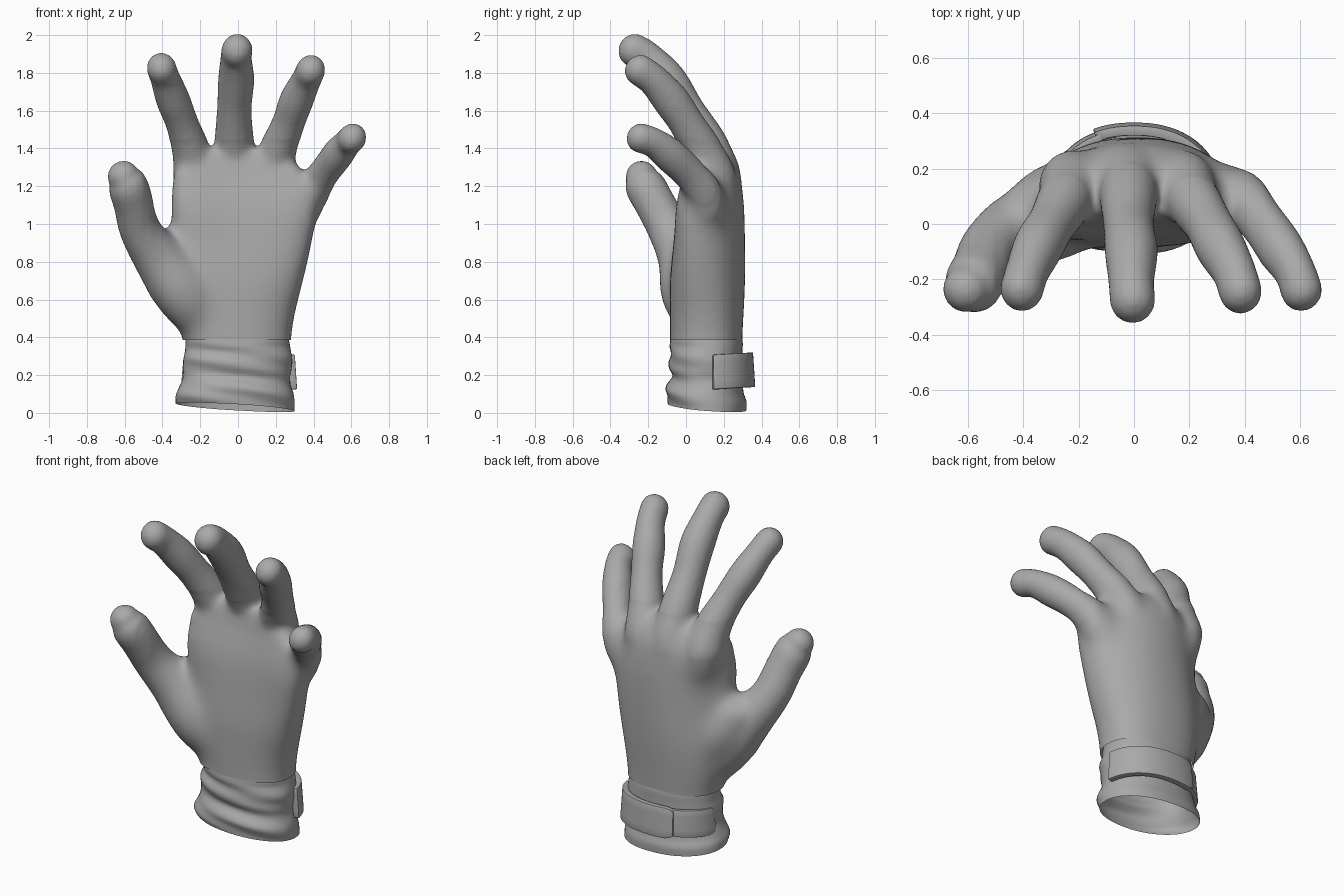
import bpy, bmesh, math
from mathutils import Vector

if "Cube" in bpy.data.objects:
    bpy.data.objects.remove(bpy.data.objects["Cube"])

grey = bpy.data.materials.new("glove_grey")
grey.diffuse_color = (0.4, 0.4, 0.4, 1)
grey.use_nodes = True
grey.node_tree.nodes["Principled BSDF"].inputs["Base Color"].default_value = grey.diffuse_color


def new_object(name, bm):
    bmesh.ops.recalc_face_normals(bm, faces=bm.faces)
    mesh = bpy.data.meshes.new(name)
    bm.to_mesh(mesh)
    bm.free()
    mesh.materials.append(grey)
    ob = bpy.data.objects.new(name, mesh)
    bpy.context.collection.objects.link(ob)
    return ob


def finish(ob, angle=40):
    bpy.ops.object.select_all(action='DESELECT')
    bpy.context.view_layer.objects.active = ob
    ob.select_set(True)
    bpy.ops.object.convert(target='MESH')
    bpy.ops.object.shade_smooth_by_angle(angle=math.radians(angle))


def loft(bm, rings, closed=True, caps=True):
    vs = [[bm.verts.new(p) for p in r] for r in rings]
    n = len(vs[0])
    for a, b in zip(vs, vs[1:]):
        for i in range(n if closed else n - 1):
            j = (i + 1) % n
            bm.faces.new((a[i], a[j], b[j], b[i]))
    if caps:
        bm.faces.new(vs[0][::-1])
        bm.faces.new(vs[-1])


def spline(rows, steps):
    """Catmull-Rom through rows of numbers."""
    rows = [Vector(r) for r in rows]
    ext = [2 * rows[0] - rows[1]] + rows + [2 * rows[-1] - rows[-2]]
    out = []
    for a, b, c, d in zip(ext, ext[1:], ext[2:], ext[3:]):
        for k in range(steps):
            t = k / steps
            out.append(0.5 * (2 * b + (c - a) * t + (2 * a - 5 * b + 4 * c - d) * t * t
                              + (3 * b - a - 3 * c + d) * t ** 3))
    return out + [rows[-1]]


def finger(bm, rows, depth=1.08, n=20):
    """Tapered tube with a rounded tip; rows are x, y, z, radius."""
    pts = spline(rows, 5)
    pos = [p.xyz for p in pts]
    rad = [p.w for p in pts]
    last = (pos[-1] - pos[-2]).normalized()
    tip, r = pos[-1].copy(), rad[-1]
    for deg in (20, 40, 60, 78):
        a = math.radians(deg)
        pos.append(tip + last * r * math.sin(a))
        rad.append(r * math.cos(a))
    rings = []
    for i, p in enumerate(pos):
        t = (pos[min(i + 1, len(pos) - 1)] - pos[max(i - 1, 0)]).normalized()
        u = t.cross(Vector((0, 1, 0.3))).normalized()
        w = t.cross(u) * depth
        rings.append([p + rad[i] * (u * math.cos(k * math.tau / n) + w * math.sin(k * math.tau / n))
                      for k in range(n)])
    loft(bm, rings)


def superellipse(cx, cy, rx, ry, a, e=0.85):
    c, s = math.cos(a), math.sin(a)
    return (cx + rx * math.copysign(abs(c) ** e, c), cy + ry * math.copysign(abs(s) ** e, s))


# Palm: arched cross-sections (z, centre x, centre y, half width, half depth, arch)
hand_bm = bmesh.new()
palm = [(0.30, 0, 0.105), (0.5, -0.01, 0.11), (0.7, 0, 0.115), (0.9, 0.025, 0.125),
        (1.1, 0.03, 0.135), (1.25, 0.01, 0.145), (1.35, 0, 0.13), (1.40, 0, 0.11)]
size = [(0.275, 0.19, 0), (0.31, 0.195, 0.1), (0.35, 0.2, 0.3), (0.37, 0.19, 0.5),
        (0.39, 0.175, 0.7), (0.355, 0.145, 0.8), (0.28, 0.11, 0.8), (0.2, 0.07, 0.8)]
sections = [Vector(p + s) for p, s in zip(palm, size)]
rings = []
for z, cx, cy, rx, ry, arch in spline(sections, 4):
    ring = []
    for k in range(40):
        x, y = superellipse(cx, cy, rx, ry, k * math.tau / 40)
        ring.append((x, y - arch * (x - cx) ** 2, z))
    rings.append(ring)
loft(hand_bm, rings)

# Fingers and thumb, each rooted deep inside the palm
finger(hand_bm, [(-.16, .14, .95, .06), (-.22, .15, 1.2, .115), (-.245, .095, 1.37, .104), (-.295, .005, 1.53, .087),
                 (-.345, -.08, 1.66, .090), (-.385, -.17, 1.77, .079), (-.405, -.235, 1.825, .079)])
finger(hand_bm, [(-.02, .16, .95, .06), (-.02, .175, 1.2, .115), (-.02, .115, 1.4, .108), (-.02, .0, 1.6, .092),
                 (-.01, -.10, 1.76, .096), (-.01, -.21, 1.88, .083), (-.005, -.275, 1.92, .083)])
finger(hand_bm, [(.13, .14, .95, .06), (.17, .155, 1.2, .11), (.205, .095, 1.37, .102), (.265, .005, 1.53, .087),
                 (.31, -.08, 1.655, .090), (.36, -.17, 1.76, .079), (.385, -.245, 1.815, .078)])
finger(hand_bm, [(.24, .09, .85, .06), (.32, .11, 1.04, .10), (.38, .095, 1.16, .099), (.45, .02, 1.265, .083),
                 (.525, -.085, 1.365, .085), (.58, -.17, 1.43, .074), (.605, -.24, 1.455, .075)])
finger(hand_bm, [(-.16, .08, .42, .10), (-.28, .025, .62, .16), (-.42, -.02, .82, .135),
                 (-.515, -.09, .97, .113), (-.55, -.16, 1.1, .108), (-.58, -.215, 1.2, .108),
                 (-.605, -.235, 1.25, .086)], 1.0)
# Fleshy web behind the thumb
finger(hand_bm, [(-.16, .13, .55, .10), (-.28, .10, .73, .13), (-.36, .06, .86, .115)], 1.0)

# Fuse palm and fingers into one skin
hand = new_object("hand", hand_bm)
fuse = hand.modifiers.new("fuse", 'REMESH')
fuse.mode = 'VOXEL'
fuse.voxel_size = 0.014
soft = hand.modifiers.new("soften", 'SMOOTH')
soft.factor = 0.5
soft.iterations = 7
finish(hand, 60)

# Blend the roots softly, then open the wrist end so the glove is hollow
bm = bmesh.new()
bm.from_mesh(hand.data)
for rounds, top, left, right in ((45, 1.25, -0.45, 0.42), (12, 1.44, -0.5, 0.46)):
    region = [v for v in bm.verts if 0.36 < v.co.z < top and left < v.co.x < right]
    for _ in range(rounds):
        bmesh.ops.smooth_vert(bm, verts=region, factor=0.5, use_axis_x=True, use_axis_y=True, use_axis_z=True)
bmesh.ops.bisect_plane(bm, geom=bm.verts[:] + bm.edges[:] + bm.faces[:], plane_co=(0, 0, 0.385),
                       plane_no=(0, 0, 1), clear_inner=True)
bm.to_mesh(hand.data)
bm.free()

# Wrist cuff (z, centre x, centre y, half width, half depth)
profile = [(0.03, -.015, .115, .315, .205), (0.075, -.015, .108, .314, .212), (0.12, -.01, .10, .303, .205),
           (0.18, -.008, .110, .282, .188), (0.23, -.005, .105, .287, .190), (0.28, 0, .105, .288, .195),
           (0.33, 0, .110, .280, .190), (0.38, -.003, .108, .274, .192), (0.41, -.003, .108, .268, .184)]


def cuff_point(row, a, out=0.0):
    z, cx, cy, rx, ry = row
    fade = max(0, 1 - z / 0.35)
    front = max(0, -math.sin(a)) ** 0.5
    fold = 0.006 * front * math.sin(z * 58 + 3 * math.cos(a)) * (1 if z < 0.36 else 0.3)
    x, y = superellipse(cx, cy, rx + out + fold, ry + out + fold, a, 0.9)
    return (x, y, z - fade * (0.022 * math.cos(a) + 0.018 * math.sin(a)))


bm = bmesh.new()
loft(bm, [[cuff_point(r, k * math.tau / 56) for k in range(56)] for r in spline(profile, 4)], caps=False)
cuff = new_object("wrist_cuff", bm)
finish(cuff, 50)


# Closure strap: thin band under a thicker overlapping tab
def strap(name, start, end, low, high, out, thick):
    bm = bmesh.new()
    rows = []
    for k in range(5):
        z = low + (high - low) * k / 4
        ring = []
        for i in range(25):
            a = math.radians(start + (end - start) * i / 24)
            flare = 0.028 * max(0, math.sin(a)) ** 2
            x, y, _ = cuff_point((0, 0, .107, .276, .192), a, out + flare - 0.006 * (k - 2) / 2)
            # rounded tab corners and a slight rise towards the back
            u = i / 24
            trim = 0.018 * max(0, (u - 0.94) / 0.06) * abs(k - 2) / 2
            ring.append((x, y, z + 0.014 * math.sin(a) - math.copysign(trim, k - 2)))
        rows.append(ring)
    loft(bm, rows, closed=False, caps=False)
    ob = new_object(name, bm)
    s = ob.modifiers.new("thickness", 'SOLIDIFY')
    s.thickness = thick
    s.offset = 0
    b = ob.modifiers.new("edges", 'BEVEL')
    b.width = 0.005
    b.segments = 2
    finish(ob, 40)


strap("strap_band", 100, 174, 0.135, 0.295, 0.008, 0.026)
strap("strap_tab", 8, 114, 0.122, 0.305, 0.016, 0.036)
